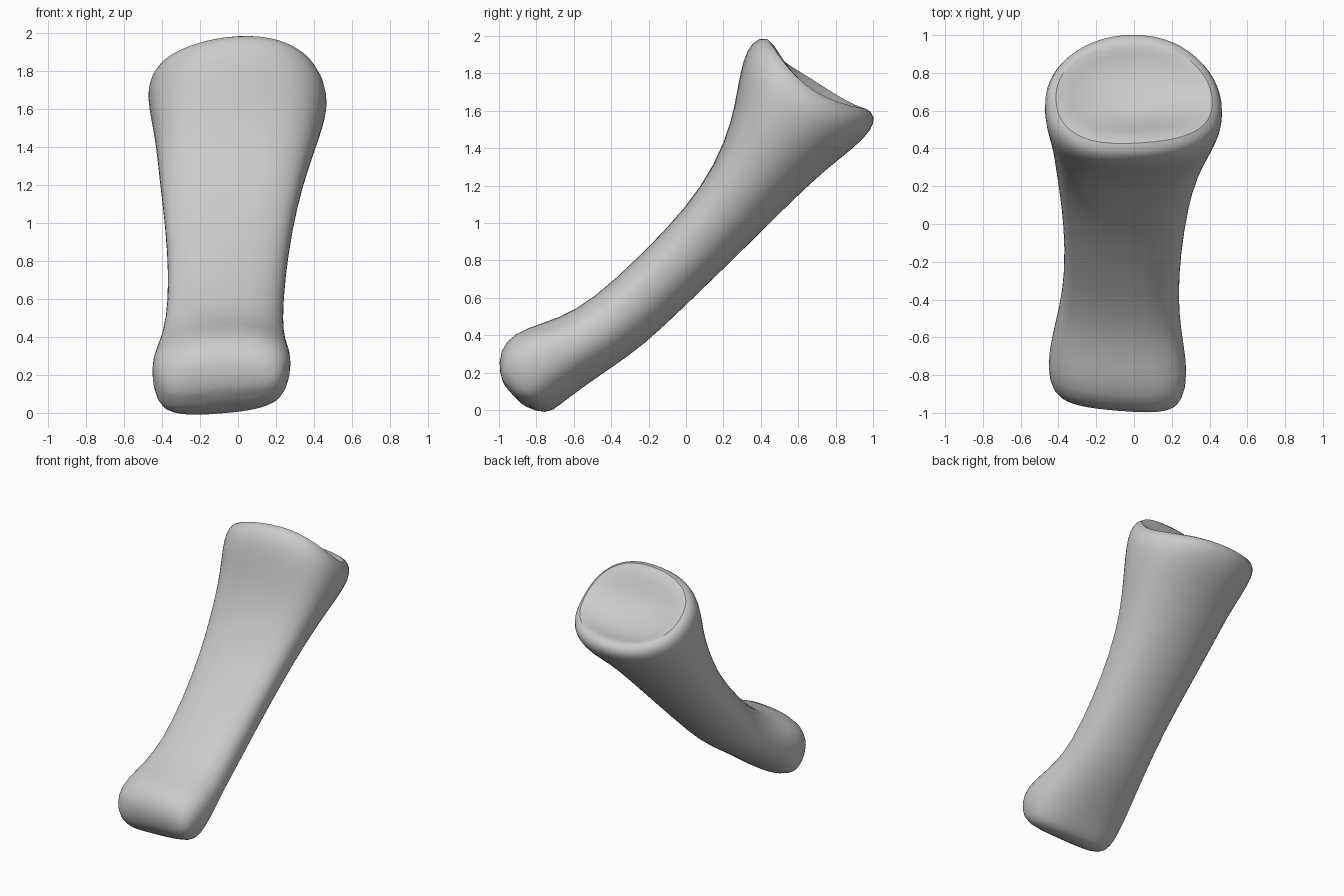
import bpy
import bmesh
from math import cos, sin, tau, radians, copysign
from mathutils import Vector

cube = bpy.data.objects.get("Cube")
if cube:
    bpy.data.objects.remove(cube, do_unlink=True)

SIDES = 28

# Cross-sections from the far knuckle to the socket:
# front edge (y, z), back edge (y, z), x range, sag of the sides along the shaft
SECTIONS = [
    ((-.97, .13), (-.88, .03), (-.36, .20), 0),
    ((-1.0, .25), (-.75, -.02), (-.42, .245), 0),
    ((-.965, .37), (-.68, .03), (-.455, .28), 0),
    ((-.85, .44), (-.57, .11), (-.455, .28), 0),
    ((-.68, .49), (-.41, .22), (-.42, .25), 0),
    ((-.50, .59), (-.23, .34), (-.38, .235), 0),
    ((-.25, .82), (.01, .57), (-.365, .25), 0),
    ((.00, 1.08), (.29, .84), (-.385, .29), 0),
    ((.16, 1.32), (.53, 1.08), (-.415, .345), .01),
    ((.245, 1.55), (.74, 1.28), (-.435, .41), .03),
    ((.275, 1.72), (.90, 1.40), (-.46, .45), .05),
    ((.305, 1.88), (1.0, 1.50), (-.48, .475), .07),
    ((.35, 1.97), (1.015, 1.57), (-.47, .465), .07),
    ((.43, 2.01), (.97, 1.62), (-.42, .42), .06),
    ((.49, 1.91), (.90, 1.61), (-.35, .36), .05),
    ((.55, 1.76), (.81, 1.61), (-.20, .22), .01),
]


def power(value, n):
    return copysign(abs(value) ** (2 / n), value)


def ring(bm, front, back, xs, sag, t):
    """One rounded cross-section: flatter in front, rounder behind."""
    f, b = Vector((0, *front)), Vector((0, *back))
    shaft = max(0, 1 - 4 * abs(t - .5))
    mid = b.lerp(f, .5 + .12 * shaft)
    mid.x, width = sum(xs) / 2, (xs[1] - xs[0]) / 2
    f.x = b.x = mid.x
    along = Vector((0, .6, .8))
    twist = Vector((0, -.1, .1)) * max(0, 1 - 2.5 * t)
    knuckle = max(0, 1 - 4 * t)
    verts = []
    for i in range(SIDES):
        c, s = cos(tau * i / SIDES), sin(tau * i / SIDES)
        n = 2.3 + .9 * knuckle + .5 * shaft if s > 0 else 2.1 + knuckle
        u, v = power(c, n), power(s, n)
        # The sides of the socket rim dip, more on the left than the right
        dip = sag * (u * u * (1 + .4 * u) - .5 * u * max(0, v))
        p = mid + (f - mid if s > 0 else mid - b) * v
        p += twist * width * u - along * dip
        p.x += width * u
        verts.append(bm.verts.new(p))
    return verts


def cap(bm, verts, offset):
    """Close an end with a fan round a centre point."""
    centre = sum((v.co for v in verts), Vector()) / len(verts)
    hub = bm.verts.new(centre + Vector(offset))
    for a, b in zip(verts, verts[1:] + verts[:1]):
        bm.faces.new((a, b, hub))


# Bone body: loft through all the sections
bm = bmesh.new()
last = len(SECTIONS) - 1
rings = [ring(bm, *s, k / last) for k, s in enumerate(SECTIONS)]
for lower, upper in zip(rings, rings[1:]):
    for i in range(SIDES):
        j = (i + 1) % SIDES
        bm.faces.new((lower[i], lower[j], upper[j], upper[i]))
cap(bm, rings[0], (0, 0, 0))
cap(bm, rings[-1], (0, -.01, -.02))
bmesh.ops.recalc_face_normals(bm, faces=bm.faces)
mesh = bpy.data.meshes.new("finger_bone")
bm.to_mesh(mesh)
bm.free()
bone = bpy.data.objects.new("finger_bone", mesh)
bpy.context.collection.objects.link(bone)

# Plain grey bone colour
grey = bpy.data.materials.new("bone_grey")
grey.use_nodes = True
colour = (.6, .6, .6, 1)
grey.diffuse_color = colour
grey.node_tree.nodes["Principled BSDF"].inputs["Base Color"].default_value = colour
mesh.materials.append(grey)

# Smooth finish
bone.modifiers.new("smooth", "SUBSURF").levels = 1
bone.modifiers["smooth"].render_levels = 1
bpy.context.view_layer.objects.active = bone
bone.select_set(True)
bpy.ops.object.shade_smooth_by_angle(angle=radians(60))
